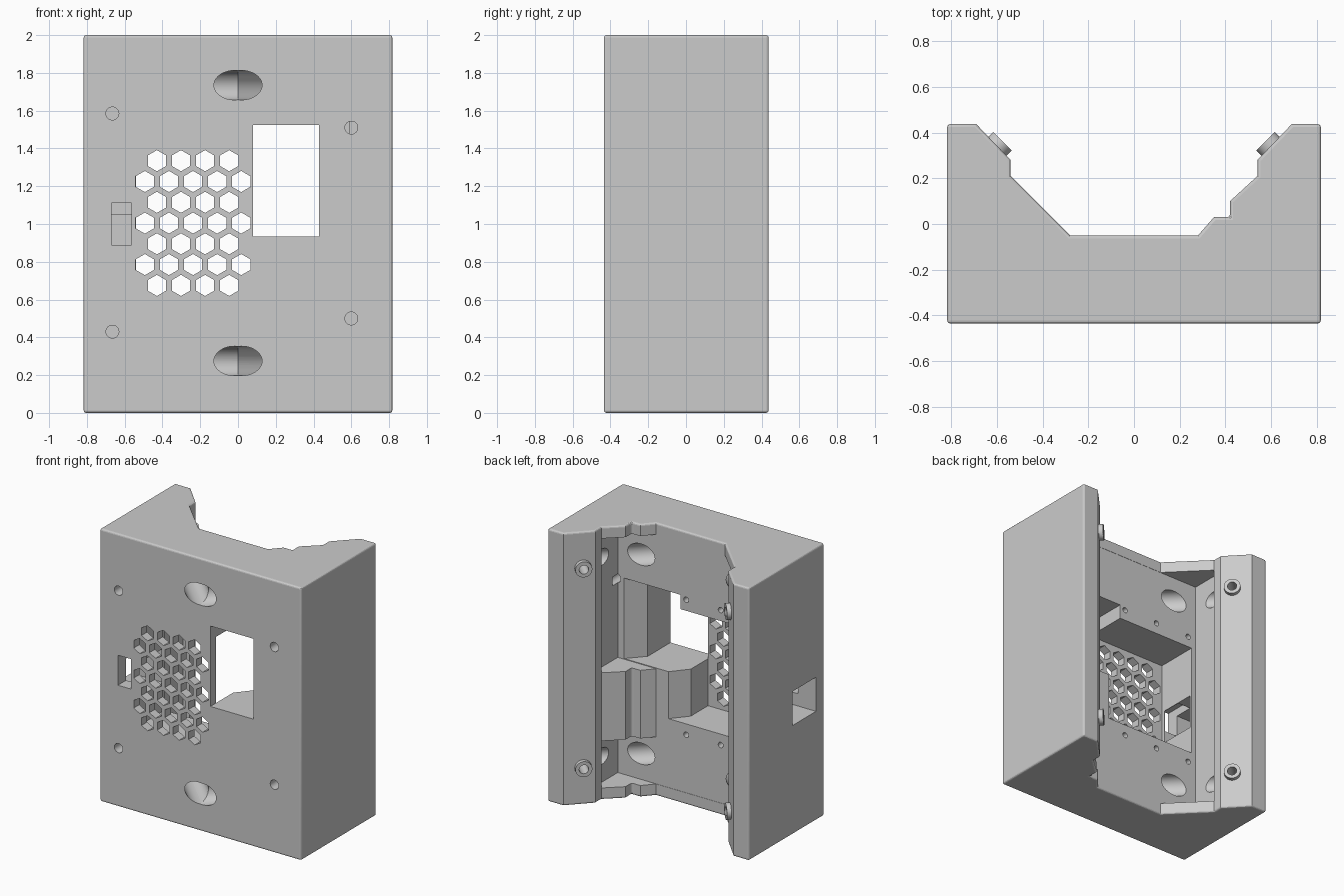
import bpy, bmesh, math
from mathutils import Vector

cube = bpy.data.objects.get("Cube")
if cube:
    bpy.data.objects.remove(cube, do_unlink=True)

grey = bpy.data.materials.new("plain_grey")
grey.use_nodes = True
colour = (0.6, 0.6, 0.6, 1)
grey.diffuse_color = colour
grey.node_tree.nodes["Principled BSDF"].inputs["Base Color"].default_value = colour


def prism(bm, outline, axis, lo, hi):
    """Extrude a 2D outline along 'y' (outline in x,z) or 'z' (outline in x,y)."""
    def place(p, d):
        return (p[0], d, p[1]) if axis == "y" else (p[0], p[1], d)
    low = [bm.verts.new(place(p, lo)) for p in outline]
    high = [bm.verts.new(place(p, hi)) for p in outline]
    bm.faces.new(low)
    bm.faces.new(high[::-1])
    n = len(outline)
    for i in range(n):
        j = (i + 1) % n
        bm.faces.new((low[j], low[i], high[i], high[j]))


def box(bm, x, y, z):
    prism(bm, [(x[0], z[0]), (x[1], z[0]), (x[1], z[1]), (x[0], z[1])], "y", *y)


def rod(bm, start, end, radius, sides=32):
    """Cylinder between two points."""
    a, b = Vector(start), Vector(end)
    turn = (b - a).to_track_quat("Z", "Y").to_matrix().to_4x4()
    turn.translation = (a + b) / 2
    bmesh.ops.create_cone(bm, cap_ends=True, segments=sides, radius1=radius,
                          radius2=radius, depth=(b - a).length, matrix=turn)


def make(name, build):
    bm = bmesh.new()
    build(bm)
    bmesh.ops.recalc_face_normals(bm, faces=bm.faces[:])
    mesh = bpy.data.meshes.new(name)
    bm.to_mesh(mesh)
    bm.free()
    mesh.materials.append(grey)
    ob = bpy.data.objects.new(name, mesh)
    bpy.context.collection.objects.link(ob)
    return ob


def apply(ob, mod):
    bpy.context.view_layer.objects.active = ob
    bpy.ops.object.modifier_apply(modifier=mod.name)


def combine(ob, name, build, operation="DIFFERENCE"):
    tool = make(name, build)
    tool.hide_render = True
    mod = ob.modifiers.new(name, "BOOLEAN")
    mod.operation = operation
    mod.solver = "EXACT"
    mod.object = tool
    apply(ob, mod)
    bpy.data.objects.remove(tool, do_unlink=True)


# Housing: stepped valley section extruded upward, with softened edges
SECTION = [(-.817, -.435), (.817, -.435), (.817, .437), (.69, .437), (.54, .28),
           (.54, .21), (.42, .1), (.42, .03), (.35, .03), (.28, -.05), (-.28, -.05),
           (-.54, .21), (-.54, .28), (-.69, .437), (-.817, .437)]
housing = make("housing", lambda bm: prism(bm, SECTION, "z", 0, 2))
bevel = housing.modifiers.new("soft_edges", "BEVEL")
bevel.width = .013
bevel.segments = 3
bevel.limit_method = "ANGLE"
bevel.angle_limit = math.radians(60)
apply(housing, bevel)

# Rear recess between the end plates, leaving one rib
RECESS = [(-.595, .085), (.59, .085), (.59, .43), (.28, .43),
          (.28, .93), (.59, .93), (.59, 1.915), (-.595, 1.915)]
combine(housing, "recess", lambda bm: prism(bm, RECESS, "y", -.052, .21))

# Pocket behind the grille, and the window, each flaring toward the back
GRILLE = [(-.56, -.37), (.08, -.37), (.08, -.17), (.18, -.05), (.18, .02), (-.56, .02)]
combine(housing, "grille_pocket", lambda bm: prism(bm, GRILLE, "z", .59, 1.42))
WINDOW = [(.08, -.5), (.43, -.5), (.43, -.17), (.54, -.05), (.54, .02), (.08, .02)]
combine(housing, "window", lambda bm: prism(bm, WINDOW, "z", .935, 1.525))

# Side port and front slot meeting it
combine(housing, "side_port", lambda bm: box(bm, (-.9, -.5), (-.34, -.07), (.8, 1.05)))
combine(housing, "front_slot", lambda bm: box(bm, (-.67, -.565), (-.5, -.2), (.89, 1.11)))


# Honeycomb vent
def honeycomb(bm):
    for row in range(7):
        count = 5 if row % 2 else 4
        for col in range(count):
            cx = -.238 + (col - (count - 1) / 2) * .1275
            cz = 1.005 + (row - 3) * .11
            ring = [math.radians(60 * k + 30) for k in range(6)]
            prism(bm, [(cx + .056 * math.cos(a), cz + .056 * math.sin(a)) for a in ring],
                  "y", -.5, -.3)


combine(housing, "honeycomb", honeycomb)


# Small screw holes in the front and rear faces
def small_holes(bm):
    for x, z in ((-.665, 1.585), (-.665, .43), (.6, 1.51), (.6, .5)):
        rod(bm, (x, -.5, z), (x, .01, z), .034)
    for x in (.035, -.245, -.53):
        for z in (.51, 1.5):
            rod(bm, (x, -.2, z), (x, .01, z), .02)


combine(housing, "small_holes", small_holes)


# Diagonal screw tunnels crossing at the front, with narrower ends in the walls
def tunnels(side, first, last, radius):
    def build(bm):
        for z in (.275, 1.735):
            rod(bm, (side * first, first - .452, z), (side * last, last - .452, z),
                radius, 48)
    return build


for side in (-1, 1):
    combine(housing, "tunnels", tunnels(side, -.178, .5, .078))
    combine(housing, "tunnel_ends", tunnels(side, .48, .66, .06))


# Ring bosses on the sloping flanges, then their bores
def along_bosses(radius, inner, outer):
    def build(bm):
        for side in (-1, 1):
            for z in (.27, 1.735):
                rod(bm, (side * (.597 - inner), .34 + inner, z),
                    (side * (.597 - outer), .34 + outer, z), radius)
    return build


combine(housing, "bosses", along_bosses(.057, -.03, .022), "UNION")
combine(housing, "bores", along_bosses(.032, -.1, .05))

# Keep flat faces flat, holes smooth
bpy.ops.object.select_all(action="DESELECT")
housing.select_set(True)
bpy.context.view_layer.objects.active = housing
bpy.ops.object.shade_smooth_by_angle(angle=math.radians(14))
